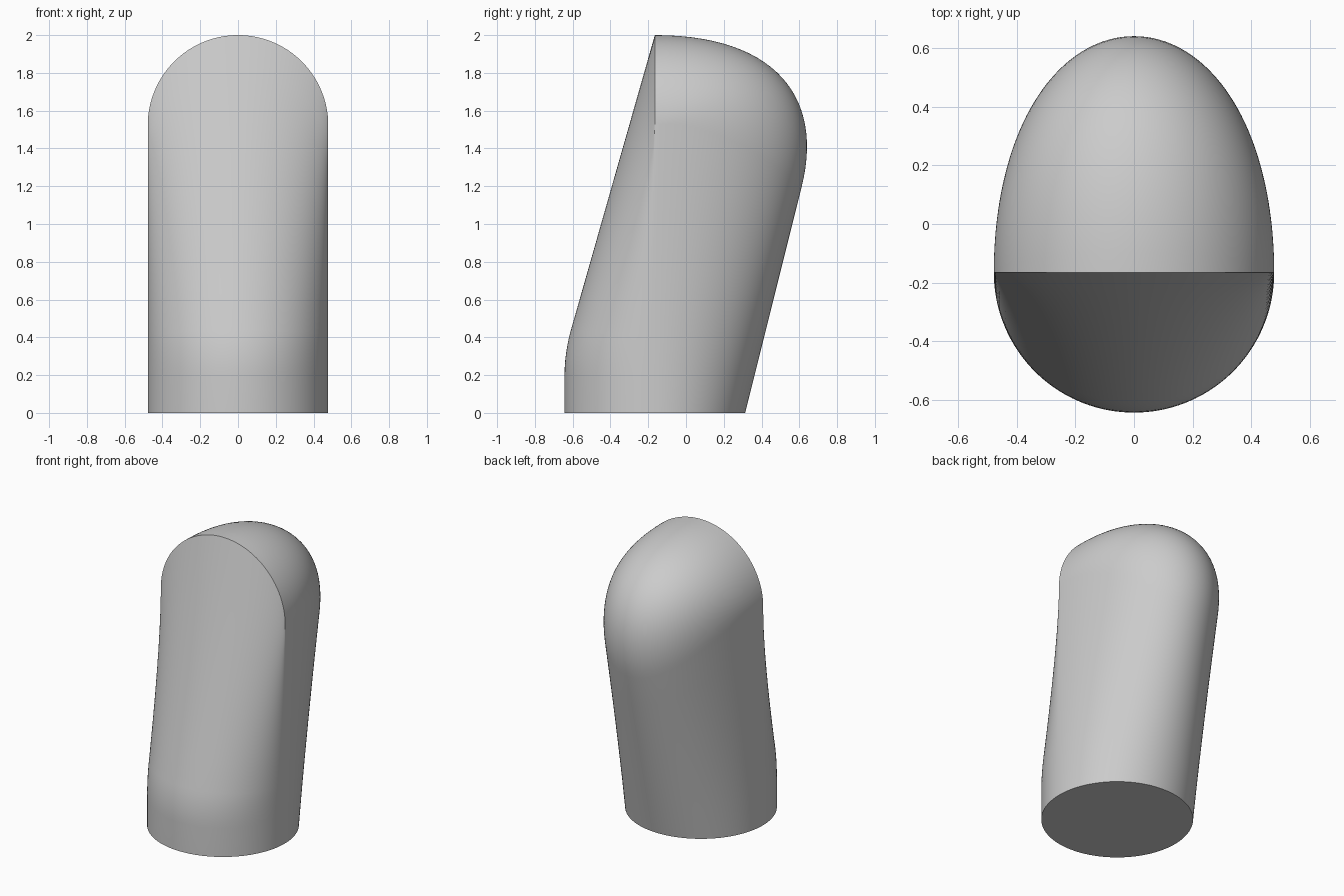
import bpy, bmesh
from math import sin, cos, pi, radians

cube = bpy.data.objects.get("Cube")
if cube:
    bpy.data.objects.remove(cube, do_unlink=True)

R = 0.478        # base radius
ARCH_Z = 1.522   # centre height of the front arch
Y0 = -0.165      # plane of the arch and centre of the base
LEAN = 0.25      # backward lean of the rear wall
COLUMNS = 96


def bezier(a, b, c, d, n):
    """Points along a cubic curve, both ends included."""
    pts = []
    for i in range(n + 1):
        t = i / n
        u = 1 - t
        pts.append(tuple(u**3 * p + 3 * u * u * t * q + 3 * u * t * t * r + t**3 * s
                         for p, q, r, s in zip(a, b, c, d)))
    return pts


def mix(a, b, t):
    return tuple(p + (q - p) * t for p, q in zip(a, b))


def slice_profile(s):
    """Closed side outline (y, z) where the base circle has half depth s."""
    k = s / R
    top = (0, ARCH_Z + s)

    def wall(z):
        return (k * (R + LEAN * z), z)

    # front: short upright foot, soft bend, straight slope to the arch
    bend = (-s, 0.32)
    end = mix(bend, top, 0.07)
    low = (-s, 0.2)
    pts = [(-s, 0)] + bezier(low, mix(low, bend, .66), mix(end, bend, .66), end, 6)
    pts += [mix(end, top, i / 8) for i in range(1, 8)]

    # back: dome rolling over into the leaning wall
    corner = wall(top[1])
    foot = wall(top[1] - 0.8 * k**1.3)
    pts += bezier(top, mix(top, corner, .66), mix(foot, corner, .58), foot, 28)
    pts += [mix(foot, wall(0), i / 6) for i in range(1, 7)]
    return pts


# leaning body, skinned across slices from right to left
bm = bmesh.new()
rings = []
for i in range(COLUMNS + 1):
    a = 0.03 + (pi - 0.06) * i / COLUMNS
    rings.append([bm.verts.new((-R * cos(a), y + Y0, z))
                  for y, z in slice_profile(R * sin(a))])
for a, b in zip(rings, rings[1:]):
    for j in range(len(a)):
        k = (j + 1) % len(a)
        bm.faces.new((a[j], a[k], b[k], b[j]))
bm.faces.new(rings[0])
bm.faces.new(rings[-1])
bmesh.ops.recalc_face_normals(bm, faces=bm.faces)
mesh = bpy.data.meshes.new("leaning_body")
bm.to_mesh(mesh)
bm.free()

body = bpy.data.objects.new("leaning_body", mesh)
bpy.context.collection.objects.link(body)

grey = bpy.data.materials.new("light_grey")
grey.use_nodes = True
colour = (0.6, 0.6, 0.6, 1)
grey.diffuse_color = colour
grey.node_tree.nodes["Principled BSDF"].inputs["Base Color"].default_value = colour
mesh.materials.append(grey)

bpy.ops.object.select_all(action='DESELECT')
body.select_set(True)
bpy.context.view_layer.objects.active = body
bpy.ops.object.shade_smooth_by_angle(angle=radians(25))
